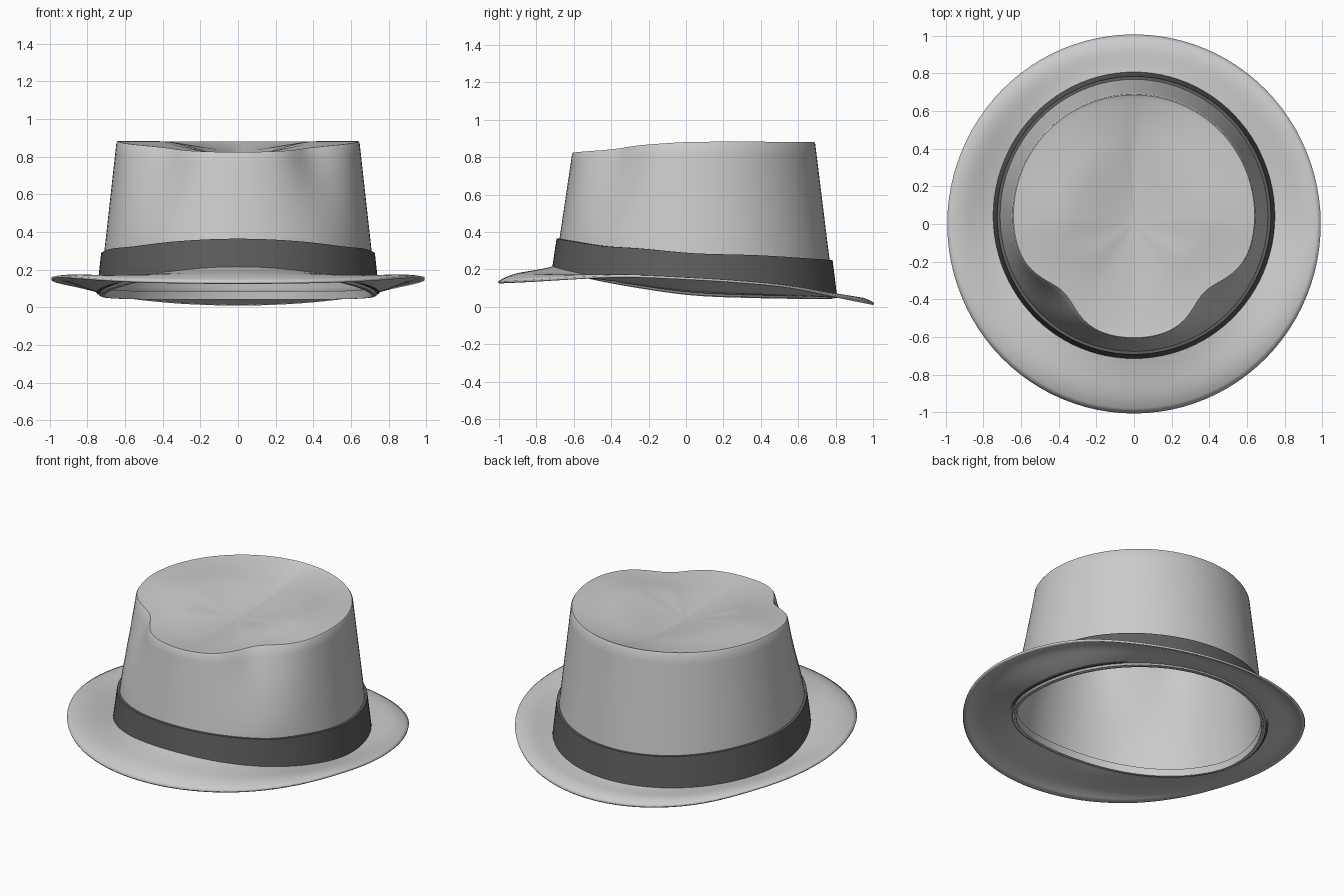
import bpy, bmesh, math
from mathutils import Vector

if "Cube" in bpy.data.objects:
    bpy.data.objects.remove(bpy.data.objects["Cube"])

N = 96  # segments around the hat


def material(name, rgb):
    m = bpy.data.materials.new(name)
    m.diffuse_color = (*rgb, 1)
    m.use_nodes = True
    m.node_tree.nodes["Principled BSDF"].inputs["Base Color"].default_value = m.diffuse_color
    return m


felt = material("grey felt", (0.6, 0.6, 0.6))
ribbon = material("dark ribbon", (0.115, 0.11, 0.108))


def curve(keys, t):
    """Smooth value through (t, value) keys."""
    slopes = []
    for i in range(len(keys)):
        a, b = keys[max(i - 1, 0)], keys[min(i + 1, len(keys) - 1)]
        slopes.append((b[1] - a[1]) / (b[0] - a[0]))
    for i in range(len(keys) - 1):
        (t0, v0), (t1, v1) = keys[i], keys[i + 1]
        if t <= t1 or i == len(keys) - 2:
            h = t1 - t0
            s = min(max((t - t0) / h, 0), 1)
            return ((2*s**3 - 3*s*s + 1) * v0 + (s**3 - 2*s*s + s) * h * slopes[i]
                    + (3*s*s - 2*s**3) * v1 + (s**3 - s*s) * h * slopes[i + 1])


# heights around the hat, keyed from front (-1) to back (1)
BRIM_EDGE = [(-1, .125), (-.85, .132), (-.5, .152), (-.3, .157), (0, .145),
             (.3, .126), (.55, .10), (.8, .05), (1, .01)]
BRIM_ROOT = [(-1, .213), (-.9, .19), (-.7, .155), (-.4, .115), (0, .075), (.5, .06), (1, .055)]
BAND_TOP = [(-1, .365), (-.9, .352), (-.65, .325), (-.4, .313), (0, .287), (.5, .275), (1, .25)]
CROWN_RIM = [(-1, .825), (-.9, .833), (-.6, .856), (-.3, .872), (0, .882), (1, .882)]


def wall(a, z, grow=0.0):
    """Point on the tapering crown wall, pinched at the front corners."""
    c, s = math.cos(a), math.sin(a)
    u = (z - .07) / .81
    rx = .735 - .09 * u + grow
    front, back = -.72 + .12 * u, .79 - .1 * u
    ry = (back - front) / 2 + grow
    p = Vector((rx * c, (front + back) / 2 + ry * s, z))
    off = math.degrees(math.acos(max(-1, min(1, -s))))  # angle from the front
    dent = .10 * math.exp(-((off - 43) / 17) ** 2) * max(0, (z - .35) / .5) ** 1.6
    return Vector((p.x * (1 - dent / .65), p.y * (1 - dent / .65), z))


def build(name, rings, mat, thick, offset, tip=None, closed=False):
    """Skin a stack of rings, optionally ending in a centre point."""
    bm = bmesh.new()
    rows = [[bm.verts.new(p) for p in r] for r in rings]
    pairs = list(zip(rows, rows[1:]))
    if closed:
        pairs.append((rows[-1], rows[0]))
    for lo, hi in pairs:
        for i in range(N):
            j = (i + 1) % N
            bm.faces.new((lo[i], lo[j], hi[j], hi[i]))
    if tip:
        v = bm.verts.new(tip)
        for i in range(N):
            bm.faces.new((rows[-1][i], rows[-1][(i + 1) % N], v))
    if closed:
        bmesh.ops.recalc_face_normals(bm, faces=bm.faces)
    me = bpy.data.meshes.new(name)
    bm.to_mesh(me)
    bm.free()
    ob = bpy.data.objects.new(name, me)
    bpy.context.collection.objects.link(ob)
    me.materials.append(mat)
    if thick:
        mod = ob.modifiers.new("thickness", 'SOLIDIFY')
        mod.thickness, mod.offset = thick, offset
    bpy.ops.object.select_all(action='DESELECT')
    ob.select_set(True)
    bpy.context.view_layer.objects.active = ob
    bpy.ops.object.shade_smooth_by_angle(angle=math.radians(50))
    return ob


angles = [2 * math.pi * i / N for i in range(N)]

# crown: tapered wall, soft rim, then a top sinking to a centre crease
rings = []
for k in range(15):
    u = k / 14
    ring = []
    for a in angles:
        lo = curve(BRIM_ROOT, math.sin(a)) - .01
        hi = curve(CROWN_RIM, math.sin(a)) - .008
        ring.append(wall(a, lo + (hi - lo) * u))
    rings.append(ring)
CENTRE = Vector((0, .01, .79))
for t in [.993, .98, .95, .9, .82, .74, .66, .58, .5, .42, .34, .26, .18, .11, .05]:
    ring = []
    for a in angles:
        s = math.sin(a)
        zr = curve(CROWN_RIM, s)
        p = wall(a, zr).lerp(CENTRE, 1 - t)
        ridge = abs(math.cos(a)) ** .8           # full sides, creased front and back
        side = min(1, t / .6)
        side = .5 * side + .5 * side * side * (3 - 2 * side)
        valley = t ** 2.6
        h = ridge * side + (1 - ridge) * valley
        p.z = CENTRE.z + (zr - CENTRE.z) * h
        if t > .99:
            p.z = zr
        ring.append(p)
    rings.append(ring)
build("crown", rings, felt, .012, -1, tip=CENTRE)

# brim: sweeps from the crown to a round edge with a softly turned lip
rings = []
for k in range(13):
    u = k / 12
    ring = []
    for a in angles:
        s = math.sin(a)
        z0, z1 = curve(BRIM_ROOT, s), curve(BRIM_EDGE, s)
        inner = wall(a, z0, -.02)
        outer = Vector((.99 * math.cos(a), s, z1))
        p = inner.lerp(outer, u)
        p.z += .016 * math.sin(math.pi * u ** 2.2)
        ring.append(p)
    rings.append(ring)
build("brim", rings, felt, .012, -1)

# ribbon band: closed loop hugging the foot of the crown
rings = []
for grow, top in ((0, 0), (.016, 0), (.016, .5), (.016, 1), (0, 1), (0, .5)):
    ring = []
    for a in angles:
        s = math.sin(a)
        lo, hi = curve(BRIM_ROOT, s) + .002, curve(BAND_TOP, s)
        ring.append(wall(a, lo + (hi - lo) * top, grow))
    rings.append(ring)
build("hat_band", rings, ribbon, 0, 0, closed=True)

# sweatband: thin strip lining the opening
rings = []
for grow, rise in ((-.013, -.014), (-.026, -.014), (-.026, .03), (-.013, .03)):
    rings.append([wall(a, curve(BRIM_ROOT, math.sin(a)) + rise, grow) for a in angles])
build("inner_sweatband", rings, felt, 0, 0, closed=True)
